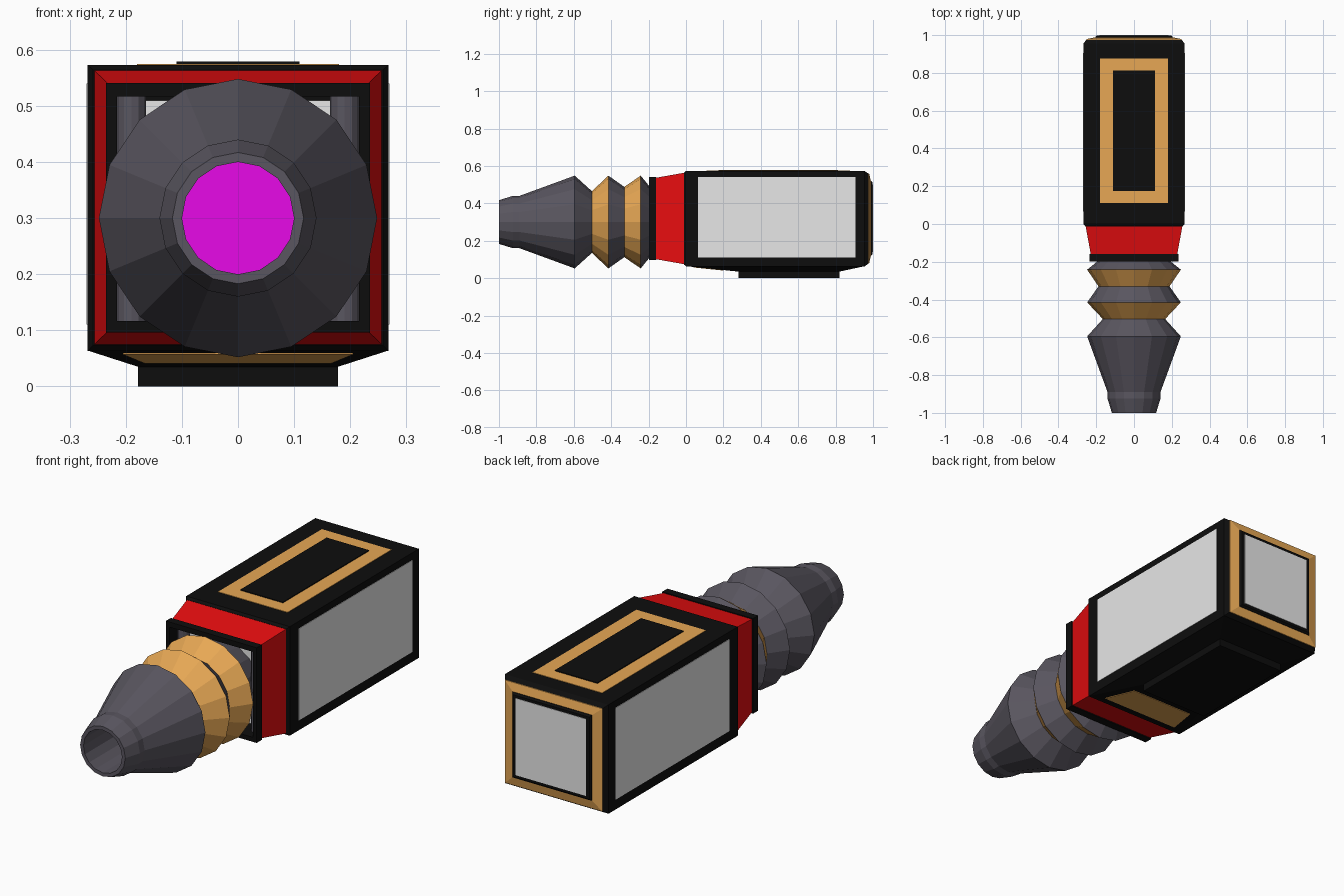
import bpy
import bmesh
import math

cube = bpy.data.objects.get("Cube")
if cube:
    bpy.data.objects.remove(cube, do_unlink=True)


def material(name, r, g, b):
    m = bpy.data.materials.new(name)
    m.use_nodes = True
    m.diffuse_color = (r, g, b, 1)
    bsdf = next(n for n in m.node_tree.nodes if n.type == 'BSDF_PRINCIPLED')
    bsdf.inputs["Base Color"].default_value = (r, g, b, 1)
    return m


black = material("black", .004, .004, .004)
grey = material("dark grey", .1, .092, .115)
tan = material("tan", .8, .39, .09)
red = material("red", .8, .004, .005)
pale = material("pale grey", .8, .8, .8)
magenta = material("magenta", .8, .003, .8)


def rect_y(y, half, low, high):
    """Upright rectangle at depth y."""
    return [(-half, y, low), (half, y, low), (half, y, high), (-half, y, high)]


def rect_z(z, half, front, back):
    """Level rectangle at height z."""
    return [(-half, front, z), (half, front, z), (half, back, z), (-half, back, z)]


def circle_y(y, radius, sides=16, z=.3):
    steps = [math.tau * i / sides for i in range(sides)]
    return [(radius * math.sin(a), y, z + radius * math.cos(a)) for a in steps]


def loft(name, loops, bands, caps=None):
    """Skin the loops; bands hold one material per strip, caps the two ends.
    Without caps the last loop joins the first."""
    mesh = bpy.data.meshes.new(name)
    ob = bpy.data.objects.new(name, mesh)
    bpy.context.collection.objects.link(ob)
    if not isinstance(bands, list):
        bands = [bands] * len(loops)
    slots = list(dict.fromkeys(bands + list(caps or [])))
    for m in slots:
        mesh.materials.append(m)
    bm = bmesh.new()
    rings = [[bm.verts.new(p) for p in loop] for loop in loops]
    n = len(rings[0])
    count = len(rings) - 1 if caps else len(rings)
    for k in range(count):
        a, b = rings[k], rings[(k + 1) % len(rings)]
        for i in range(n):
            j = (i + 1) % n
            f = bm.faces.new((a[i], a[j], b[j], b[i]))
            f.material_index = slots.index(bands[k])
    if caps:
        for ring, m in zip((rings[0], rings[-1]), caps):
            bm.faces.new(ring).material_index = slots.index(m)
    bmesh.ops.recalc_face_normals(bm, faces=bm.faces)
    bm.to_mesh(mesh)
    bm.free()
    return ob


def box(name, x0, x1, y0, y1, z0, z1, mat):
    loops = [[(x0, y, z0), (x1, y, z0), (x1, y, z1), (x0, y, z1)] for y in (y0, y1)]
    return loft(name, loops, mat, (mat, mat))


# Main casing with chamfered ends
loft("casing", [
    rect_y(-.012, .258, .074, .564),
    rect_y(0, .268, .063, .573),
    rect_y(.955, .268, .063, .573),
    rect_y(.978, .25, .08, .557),
], black, (black, black))

# Tapered underside, front slope patch and foot block
loft("underside", [
    rect_z(.064, .268, 0, .955),
    rect_z(.035, .178, .28, .82),
], black, (black, black))
patch = [(-.205, .04, .06), (.205, .04, .06), (.165, .2, .0435), (-.165, .2, .0435)]
lower = [(x, y, z - .003) for x, y, z in patch]
loft("underside_patch", [patch, lower], tan, (tan, tan))
box("foot_block", -.178, .178, .28, .82, 0, .04, black)

# Side panels
for side, s in (("left", 1), ("right", -1)):
    inner, outer = sorted((s * .262, s * .27))
    box(side + "_panel", inner, outer, .065, .905, .11, .54, pale)

# Top border and raised plate
loft("top_border", [
    rect_z(.571, .18, .11, .877),
    rect_z(.575, .18, .11, .877),
    rect_z(.575, .108, .178, .81),
    rect_z(.571, .108, .178, .81),
], tan)
box("top_plate", -.11, .11, .175, .812, .57, .579, black)

# Back frame, raised block and panel
loft("back_frame", [
    rect_y(.97, .252, .078, .559),
    rect_y(.979, .252, .078, .559),
    rect_y(.988, .208, .118, .522),
], tan, (tan, tan))
loft("back_block", [
    rect_y(.98, .205, .12, .52),
    rect_y(.99, .205, .12, .52),
    rect_y(.998, .198, .128, .512),
], black, (black, black))
box("back_panel", -.182, .182, .994, 1, .14, .5, pale)

# Flared collar and front frame, both hollow
loft("collar", [
    rect_y(-.012, .256, .075, .563),
    rect_y(-.165, .228, .102, .536),
    rect_y(-.165, .216, .117, .517),
    rect_y(-.012, .216, .117, .517),
], [red, red, black, black])
loft("front_frame", [
    rect_y(-.16, .235, .096, .541),
    rect_y(-.198, .235, .096, .541),
    rect_y(-.198, .216, .117, .517),
    rect_y(-.16, .216, .117, .517),
], black)

# Recess behind the nozzle
box("recess_panel", -.216, .216, -.09, -.07, .117, .51, pale)
for side, s in (("left", 1), ("right", -1)):
    ends = []
    for z in (.117, .517):
        turn = [math.tau * i / 12 for i in range(12)]
        ends.append([(s * .19 + .026 * math.cos(a), -.13 + .026 * math.sin(a), z)
                     for a in turn])
    loft(side + "_column", ends, grey, (grey, grey))

# Nozzle: bore, tip, cone and ribbed neck
profile = [
    (-.6, .1, grey), (-1, .1, grey), (-1, .117, grey), (-.925, .14, grey),
    (-.89, .14, grey), (-.595, .248, grey), (-.503, .165, tan),
    (-.415, .248, grey), (-.33, .188, tan), (-.242, .248, grey),
    (-.195, .19, grey), (-.09, .17, grey),
]
loft("nozzle", [circle_y(y, r) for y, r, m in profile],
     [m for y, r, m in profile], (magenta, grey))
